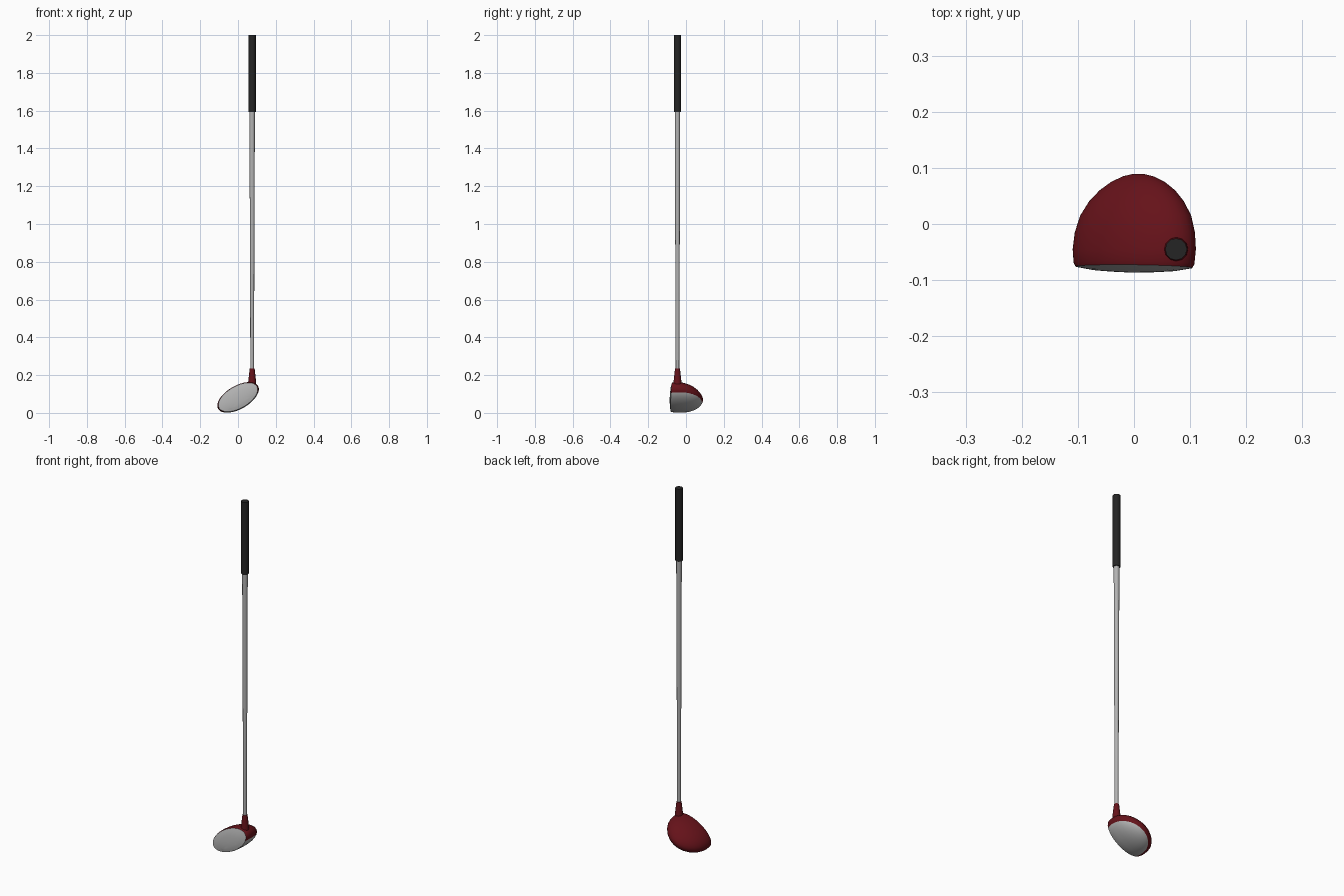
import bpy, bmesh, math
from mathutils import Vector

if "Cube" in bpy.data.objects:
    bpy.data.objects.remove(bpy.data.objects["Cube"])


def material(name, rgb):
    m = bpy.data.materials.new(name)
    m.diffuse_color = (*rgb, 1)
    m.use_nodes = True
    m.node_tree.nodes["Principled BSDF"].inputs["Base Color"].default_value = m.diffuse_color
    return m


RED = material("dark red", (0.13, 0.006, 0.01))
SILVER = material("silver grey", (0.45, 0.45, 0.45))
BLACK = material("grip black", (0.018, 0.018, 0.018))


def finish(bm, name, mats, angle=35):
    bmesh.ops.recalc_face_normals(bm, faces=bm.faces)
    me = bpy.data.meshes.new(name)
    bm.to_mesh(me)
    bm.free()
    ob = bpy.data.objects.new(name, me)
    bpy.context.collection.objects.link(ob)
    for m in mats:
        me.materials.append(m)
    bpy.ops.object.select_all(action='DESELECT')
    ob.select_set(True)
    bpy.context.view_layer.objects.active = ob
    bpy.ops.object.shade_smooth_by_angle(angle=math.radians(angle))
    return ob


def loft(bm, rings):
    """Skin a list of point rings and cap both ends."""
    loops = [[bm.verts.new(p) for p in r] for r in rings]
    for a, b in zip(loops, loops[1:]):
        n = len(a)
        for i in range(n):
            bm.faces.new((a[i], a[(i + 1) % n], b[(i + 1) % n], b[i]))
    bm.faces.new(loops[0])
    bm.faces.new(loops[-1])


def turned(name, profile, mat, sides=12, x=0.075, y=-0.045):
    """Round part on the shaft axis from (radius, z) pairs."""
    bm = bmesh.new()
    loft(bm, [[(x + r * math.cos(2 * math.pi * i / sides),
                y + r * math.sin(2 * math.pi * i / sides), z)
               for i in range(sides)] for r, z in profile])
    return finish(bm, name, [mat])


# Club head: tilted ellipse sections running from face to rounded back
TILT = math.radians(30)
U = Vector((math.cos(TILT), 0, math.sin(TILT)))
V = Vector((-math.sin(TILT), 0, math.cos(TILT)))
CENTRE = Vector((0, 0, 0.083))
A, B, SIDES = 0.121, 0.061, 32


def section(y, s, drop):
    pts = []
    for i in range(SIDES):
        t = 2 * math.pi * i / SIDES
        u, v = A * s * math.cos(t), B * s * math.sin(t)
        loft_back = 0.08 * v if y < -0.05 else 0
        pts.append(CENTRE + U * u + V * (v - drop) + Vector((0, y + loft_back, 0)))
    return pts


# (y, scale, downward shift)
sections = [(-0.0855, 0.15, 0), (-0.0845, 0.4, 0), (-0.082, 0.7, 0),
            (-0.077, 0.955, 0), (-0.070, 0.99, 0), (-0.045, 1.01, 0.001),
            (-0.015, 0.985, 0.003), (0.015, 0.91, 0.006), (0.04, 0.78, 0.009),
            (0.06, 0.62, 0.012), (0.075, 0.44, 0.014), (0.085, 0.25, 0.015),
            (0.089, 0.10, 0.015)]
bm = bmesh.new()
loft(bm, [section(*s) for s in sections])
# Cut a clean colour line between crown and sole
SOLE = -0.031
bmesh.ops.bisect_plane(bm, geom=bm.verts[:] + bm.edges[:] + bm.faces[:],
                       plane_co=CENTRE + V * SOLE, plane_no=V)
for f in bm.faces:
    c = f.calc_center_median()
    v = (c - CENTRE).dot(V)
    on_face = c.y - 0.08 * v < -0.0785
    f.material_index = 1 if on_face or v < SOLE else 0
finish(bm, "club_head", [RED, SILVER], 30)

# Neck socket, tapered shaft and grip
turned("neck", [(0.023, 0.12), (0.021, 0.165), (0.013, 0.235)], RED)
turned("shaft", [(0.0095, 0.22), (0.0145, 1.61)], SILVER)
turned("grip", [(0.0195, 1.592), (0.0195, 2.0)], BLACK)
